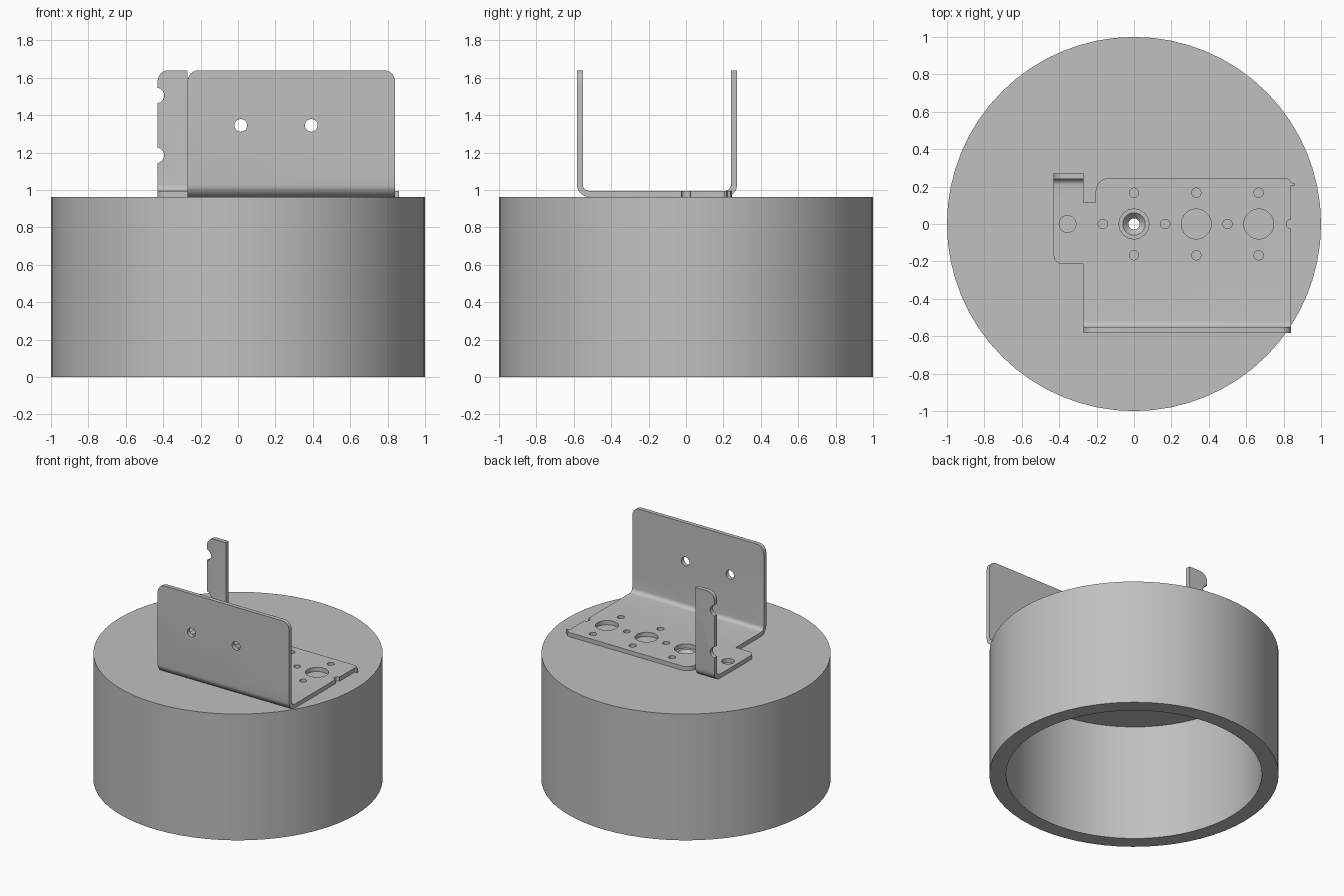
import bpy, bmesh, math
from mathutils import Vector

if "Cube" in bpy.data.objects:
    bpy.data.objects.remove(bpy.data.objects["Cube"])

grey = bpy.data.materials.new("plain grey")
grey.diffuse_color = (0.53, 0.53, 0.53, 1)
grey.use_nodes = True
grey.node_tree.nodes["Principled BSDF"].inputs["Base Color"].default_value = grey.diffuse_color

Z0, Z1 = 0.963, 0.995          # underside and top of the bracket floor
TOP = 1.64                     # top of the upright flanges


def circle(x, y, r, n=24):
    return [(x + r * math.cos(2 * math.pi * i / n), y + r * math.sin(2 * math.pi * i / n)) for i in range(n)]


def rounded(pts, n=6):
    """Outline from (x, y, radius) corners; radius rounds the corner with an arc."""
    out = []
    for i, (x, y, r) in enumerate(pts):
        p = Vector((x, y))
        if r == 0:
            out.append((x, y))
            continue
        a = (Vector(pts[i - 1][:2]) - p).normalized()
        b = (Vector(pts[(i + 1) % len(pts)][:2]) - p).normalized()
        c = p + (a + b) * r    # corners are right-angled
        for k in range(n + 1):
            t = k / n * math.pi / 2
            out.append(tuple(c - b * r * math.cos(t) - a * r * math.sin(t)))
    return out


PLACE = {"x": lambda u, v, w: (w, u, v),    # outline in y, z
         "y": lambda u, v, w: (u, w, v),    # outline in x, z
         "z": lambda u, v, w: (u, v, w)}    # outline in x, y


def prism(name, outlines, axis, lo, hi):
    """Extrude one or more closed outlines along an axis."""
    bm = bmesh.new()
    for pts in outlines:
        a = [bm.verts.new(PLACE[axis](u, v, lo)) for u, v in pts]
        b = [bm.verts.new(PLACE[axis](u, v, hi)) for u, v in pts]
        bm.faces.new(a)
        bm.faces.new(b[::-1])
        for i in range(len(a)):
            j = (i + 1) % len(a)
            bm.faces.new((a[i], b[i], b[j], a[j]))
    bmesh.ops.recalc_face_normals(bm, faces=bm.faces)
    return add(name, bm)


def add(name, bm):
    me = bpy.data.meshes.new(name)
    bm.to_mesh(me)
    bm.free()
    me.materials.append(grey)
    ob = bpy.data.objects.new(name, me)
    bpy.context.collection.objects.link(ob)
    return ob


def cut(ob, cutter, op="DIFFERENCE"):
    """Apply a boolean and remove its cutter."""
    mod = ob.modifiers.new("cut", "BOOLEAN")
    mod.operation, mod.object, mod.solver = op, cutter, "EXACT"
    dg = bpy.context.evaluated_depsgraph_get()
    me = bpy.data.meshes.new_from_object(ob.evaluated_get(dg))
    ob.modifiers.clear()
    ob.data = me
    bpy.data.objects.remove(cutter)


def smooth(ob):
    bpy.ops.object.select_all(action="DESELECT")
    ob.select_set(True)
    bpy.context.view_layer.objects.active = ob
    bpy.ops.object.shade_smooth_by_angle(angle=math.radians(30))


def angle_profile(y_end, y_in, y_out):
    """Bent sheet section: floor from y_end to the upright at y_in..y_out."""
    return rounded([(y_end, Z0, 0), (y_out, Z0, 0.065), (y_out, TOP, 0), (y_in, TOP, 0),
                    (y_in, Z1, 0.033), (y_end, Z1, 0)])


# Hollow drum: open below, with a countersunk hole through its lid
profile = [(0.03, 0.89), (0.03, 0.93), (0.06, Z0), (1, Z0), (1, 0), (0.885, 0), (0.885, 0.89)]
N = 64
bm = bmesh.new()
rings = [[bm.verts.new((x, y, z)) for x, y in circle(0, 0, r, N)] for r, z in profile]
for k in range(len(rings)):
    a, b = rings[k], rings[(k + 1) % len(rings)]
    for i in range(N):
        j = (i + 1) % N
        bm.faces.new((a[i], a[j], b[j], b[i]))
bmesh.ops.recalc_face_normals(bm, faces=bm.faces)
smooth(add("drum", bm))

# Bracket floor with the wide front flange
bracket = prism("bracket", [angle_profile(0.245, -0.552, -0.583)], "x", -0.6, 0.95)
plan = rounded([(-0.27, -0.7, 0), (0.84, -0.7, 0), (0.84, 0.205, 0), (0.862, 0.205, 0),
                (0.862, 0.215, 0), (0.838, 0.222, 0), (0.832, 0.238, 0), (0.815, 0.245, 0),
                (-0.205, 0.245, 0.07), (-0.205, 0.115, 0), (-0.43, 0.115, 0),
                (-0.43, -0.215, 0.05), (-0.27, -0.215, 0)])
cut(bracket, prism("plan_cutter", [plan], "z", 0.8, 1.8), "INTERSECT")
front = rounded([(-0.6, 0.9, 0), (0.95, 0.9, 0), (0.95, 1.01, 0), (0.84, 1.01, 0),
                 (0.84, TOP, 0.06), (-0.27, TOP, 0.06), (-0.27, 1.01, 0), (-0.6, 1.01, 0)])
cut(bracket, prism("front_cutter", [front], "y", -0.8, 0.5), "INTERSECT")

# Floor holes and the edge notch
holes = [circle(-0.355, 0, 0.045), circle(0.84, 0, 0.025)]
for x in (0, 0.333, 0.667):
    holes.append(circle(x, 0, 0.08, 32))
    holes += [circle(x, s * 0.167, 0.025) for s in (-1, 1)]
holes += [circle(x, 0, 0.025) for x in (-0.167, 0.167, 0.5)]
cut(bracket, prism("floor_holes", holes, "z", 0.9, 1.1))

# Pair of holes in the front flange
cut(bracket, prism("flange_holes", [circle(x, 1.345, 0.034) for x in (0.015, 0.392)], "y", -0.7, -0.4))
smooth(bracket)

# Narrow rear tab with a rounded corner and two edge notches
tab = prism("rear_tab", [angle_profile(0.115, 0.24, 0.273)], "x", -0.43, -0.27)
shape = rounded([(-0.43, 0.9, 0), (-0.2, 0.9, 0), (-0.2, TOP, 0), (-0.43, TOP, 0.06)])
cut(tab, prism("tab_cutter", [shape], "y", 0, 0.5), "INTERSECT")
cut(tab, prism("tab_notches", [circle(-0.437, z, 0.042) for z in (1.185, 1.505)], "y", 0.2, 0.4))
smooth(tab)
